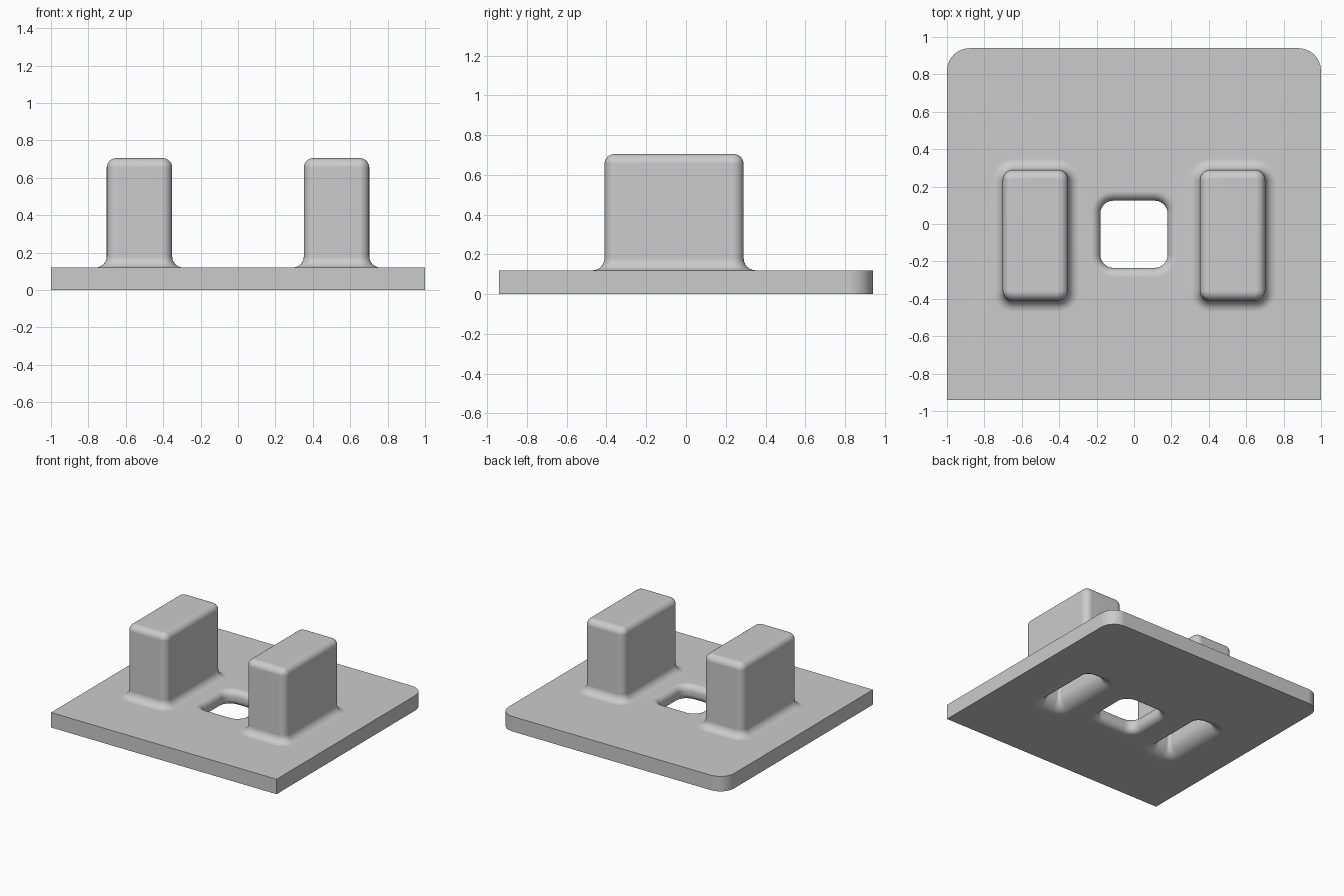
import bpy, bmesh, math

cube = bpy.data.objects.get("Cube")
if cube:
    bpy.data.objects.remove(cube, do_unlink=True)

THICK = 0.12      # plate thickness
HEIGHT = 0.705    # top of the posts
STEPS = 6         # segments in each quarter round

grey = bpy.data.materials.new("plain_grey")
grey.use_nodes = True
grey.diffuse_color = (0.6, 0.6, 0.6, 1)
grey.node_tree.nodes["Principled BSDF"].inputs["Base Color"].default_value = (0.6, 0.6, 0.6, 1)

bm = bmesh.new()
quarter = [math.pi / 2 * i / STEPS for i in range(STEPS + 1)]


def ring(cx, cy, hx, hy, radii, z):
    """Rounded rectangle; radii start at the back left corner, anticlockwise."""
    verts = []
    corners = [(1, 1), (-1, 1), (-1, -1), (1, -1)]
    for k, ((sx, sy), r) in enumerate(zip(corners, radii)):
        ox, oy = cx + sx * (hx - r), cy + sy * (hy - r)
        for a in (quarter if r else [0]):
            a += k * math.pi / 2
            verts.append(bm.verts.new((ox + r * math.cos(a), oy + r * math.sin(a), z)))
    return verts


def edges_of(loop):
    found = []
    for a, b in zip(loop, loop[1:] + loop[:1]):
        found.append(bm.edges.get((a, b)) or bm.edges.new((a, b)))
    return found


def loft(cx, cy, hx, hy, corner, profile):
    """Stack rounded rectangles along (offset, z) steps; return end loops."""
    loops = [ring(cx, cy, hx + o, hy + o, [max(corner + o, 0.004)] * 4, z)
             for o, z in profile]
    for low, high in zip(loops, loops[1:]):
        skin(low, high)
    return loops[0], loops[-1]


def skin(low, high):
    n = len(low)
    for i in range(n):
        j = (i + 1) % n
        bm.faces.new((low[i], low[j], high[j], high[i]))


# Plate outline: square front corners, rounded back corners
bottom, top = [ring(0, 0, 1, 0.94, (0.12, 0.12, 0, 0), z) for z in (0, THICK)]
skin(bottom, top)
top_edges, bottom_edges = edges_of(top), edges_of(bottom)

# Hollow posts: filleted foot and rounded top outside, pocket below
foot, crown, wall, lip = 0.06, 0.05, 0.115, 0.11
outside = [(foot * (1 - math.sin(t)), THICK + foot * (1 - math.cos(t))) for t in quarter]
outside += [(-crown * (1 - math.cos(t)), HEIGHT - crown * (1 - math.sin(t))) for t in quarter]
inside = [(lip * (1 - math.sin(t)), lip * (1 - math.cos(t))) for t in quarter]
inside += [(0, HEIGHT - THICK)]
for side in (-1, 1):
    cx = side * 0.527
    start, end = loft(cx, -0.06, 0.175, 0.35, 0.055, outside)
    top_edges += edges_of(start)
    bm.faces.new(end)
    start, end = loft(cx, -0.06, 0.175 - wall, 0.35 - wall, 0.02, inside)
    bottom_edges += edges_of(start)
    bm.faces.new(end)

# Central hole with rounded upper and lower rims
rim = 0.05
hole = [(rim * (1 - math.sin(t)), rim * (1 - math.cos(t))) for t in quarter]
hole += [(o, THICK - z) for o, z in reversed(hole)]
start, end = loft(0, -0.055, 0.18, 0.18, 0.07, hole)
bottom_edges += edges_of(start)
top_edges += edges_of(end)

# Flat upper and lower faces of the plate around the openings
bmesh.ops.triangle_fill(bm, use_beauty=True, edges=top_edges, normal=(0, 0, 1))
bmesh.ops.triangle_fill(bm, use_beauty=True, edges=bottom_edges, normal=(0, 0, -1))
bmesh.ops.recalc_face_normals(bm, faces=bm.faces[:])

mesh = bpy.data.meshes.new("pressed_plate")
bm.to_mesh(mesh)
bm.free()
mesh.materials.append(grey)
plate = bpy.data.objects.new("pressed_plate_with_posts", mesh)
bpy.context.collection.objects.link(plate)

# Smooth rounds, crisp plate edges
bpy.ops.object.select_all(action="DESELECT")
plate.select_set(True)
bpy.context.view_layer.objects.active = plate
bpy.ops.object.shade_smooth_by_angle(angle=math.radians(40))
weighted = plate.modifiers.new("weighted_normals", "WEIGHTED_NORMAL")
weighted.keep_sharp = True
